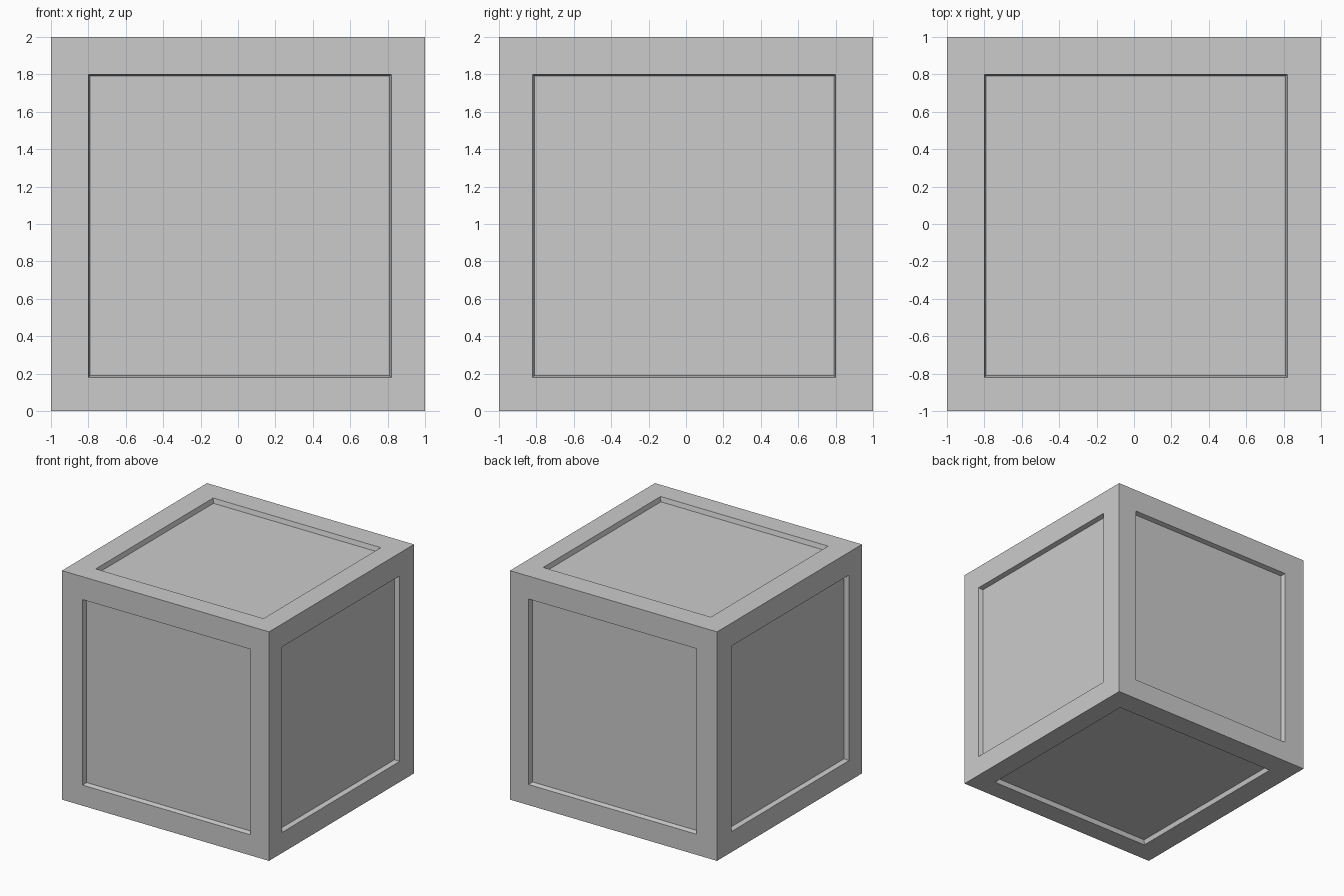
import bpy, bmesh
from mathutils import Vector

if "Cube" in bpy.data.objects:
    bpy.data.objects.remove(bpy.data.objects["Cube"])

BORDER = 0.19                           # mean frame width
SHIFT = Vector((0.01, -0.01, -0.01))    # panels sit slightly off centre
DEPTH, TAPER = 0.04, 0.01

bm = bmesh.new()
bmesh.ops.create_cube(bm, size=2)
panels = list(bm.faces)
bmesh.ops.inset_individual(bm, faces=panels, thickness=BORDER, use_even_offset=True)

# slide each panel within its own plane
for f in panels:
    n = f.normal.copy()
    offset = SHIFT - n * SHIFT.dot(n)
    for v in f.verts:
        v.co += offset

# sink each panel with slightly sloping walls
bmesh.ops.inset_individual(bm, faces=panels, thickness=TAPER, use_even_offset=True)
for f in panels:
    n = f.normal.copy()
    for v in f.verts:
        v.co -= n * DEPTH

bmesh.ops.translate(bm, verts=bm.verts, vec=(0, 0, 1))
bm.normal_update()
mesh = bpy.data.meshes.new("panelled_crate")
bm.to_mesh(mesh)
bm.free()
crate = bpy.data.objects.new("panelled_crate", mesh)
bpy.context.collection.objects.link(crate)
